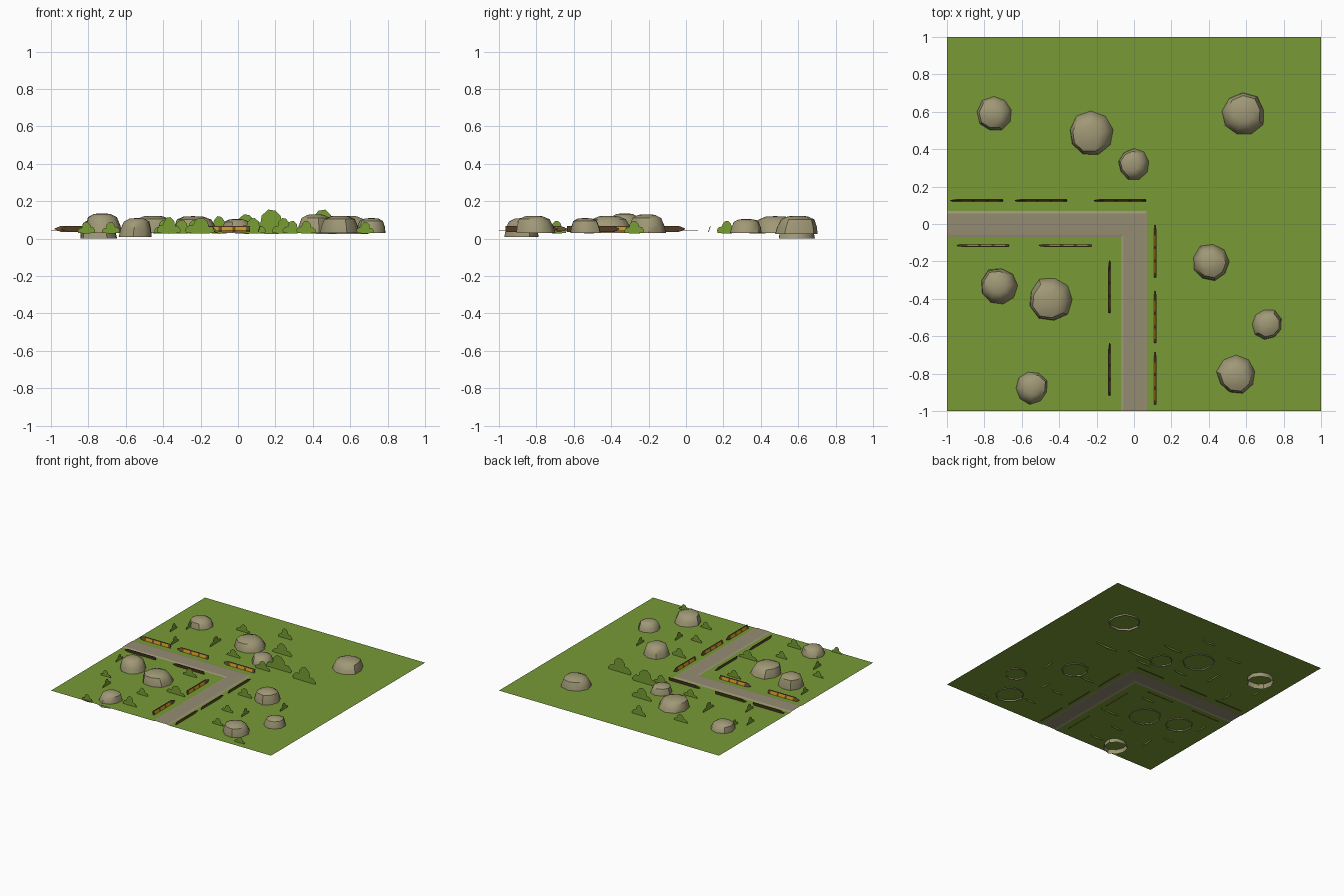
import bpy, bmesh, math, random
from mathutils import Vector

if "Cube" in bpy.data.objects:
    bpy.data.objects.remove(bpy.data.objects["Cube"])

random.seed(4)
GZ = 0.04  # ground level


def mat(name, r, g, b):
    m = bpy.data.materials.new(name)
    lin = [((c / 255 + 0.055) / 1.055) ** 2.4 for c in (r, g, b)]
    m.diffuse_color = (*lin, 1)
    m.use_nodes = True
    m.node_tree.nodes["Principled BSDF"].inputs["Base Color"].default_value = m.diffuse_color
    return m


GRASS = mat("grass green", 120, 154, 54)
LEAF = mat("leaf green", 120, 158, 52)
DIRT = mat("path grey brown", 148, 140, 114)
EDGE = mat("path edge", 158, 149, 122)
STONE = mat("stone", 160, 152, 118)
ORANGE = mat("wood orange", 205, 145, 25)
BROWN = mat("wood dark brown", 100, 74, 46)


def make(name, verts, faces, mats, idx=None):
    me = bpy.data.meshes.new(name)
    me.from_pydata([tuple(v) for v in verts], [], faces)
    for m in mats:
        me.materials.append(m)
    if idx:
        for p, i in zip(me.polygons, idx):
            p.material_index = i
    ob = bpy.data.objects.new(name, me)
    bpy.context.collection.objects.link(ob)
    return ob


# Ground: two sheets either side of the bent path
W, I, PZ = 0.07, 0.055, GZ + 0.004
make("ground_outer", [(x, y, GZ) for x, y in
     ((-1, W), (W, W), (W, -1), (1, -1), (1, 1), (-1, 1))],
     [(0, 1, 4, 5), (1, 2, 3, 4)], [GRASS])
make("ground_inner", [(x, y, GZ) for x, y in
     ((-1, -1), (-W, -1), (-W, -W), (-1, -W))], [(0, 1, 2, 3)], [GRASS])


# Path: mitred strips with sloping borders
def strip(name, a, za, b, zb, m):
    v = [(-1, a, za), (a, a, za), (a, -1, za), (-1, b, zb), (b, b, zb), (b, -1, zb)]
    make(name, v, [(0, 3, 4, 1), (1, 4, 5, 2)], [m])


strip("path_outer_edge", W, GZ, I, PZ, EDGE)
strip("path_surface", I, PZ, -I, PZ, DIRT)
strip("path_inner_edge", -I, PZ, -W, GZ, EDGE)


# Fence panels: pointed logs, banded orange on the path side, brown behind
def fence(tip, along, inward):
    tip, u, n = Vector(tip), Vector(along), Vector(inward)
    L, z0, z1, th = 0.28, 0.036, 0.068, 0.004
    stops = [0, 0.12, 0.2, 0.4, 0.46, 0.66, 0.72, 0.92, 1.0]
    verts, faces, idx = [], [], []
    for off in (0.5, -0.5):
        for k, t in enumerate(stops):
            for h in (0, 0.78, 1):
                hh = 0.5 + (h - 0.5) * (0.15 if k == 0 else 1)
                p = tip + u * (t * L) + n * (0.005 - 0.011 * hh + off * th)
                verts.append((p.x, p.y, z0 + (z1 - z0) * hh))
    N = len(stops) * 3
    for s in (0, 1):
        for k in range(len(stops) - 1):
            for r in (0, 1):
                a = s * N + k * 3 + r
                f = (a, a + 3, a + 4, a + 1)
                faces.append(f if s == 0 else f[::-1])
                idx.append(0 if s == 0 and r == 0 and k in (2, 4, 6) else 1)
    for k in range(len(stops) - 1):
        for r in (0, 2):
            a = k * 3 + r
            faces.append((a, a + 3, a + 3 + N, a + N))
            idx.append(1)
    for a in (0, N - 3):
        faces.append((a, a + 2, a + 2 + N, a + N))
        idx.append(1)
    ob = make("fence_panel", verts, faces, [ORANGE, BROWN], idx)
    bm = bmesh.new()
    bm.from_mesh(ob.data)
    bmesh.ops.recalc_face_normals(bm, faces=bm.faces)
    bm.to_mesh(ob.data)
    bm.free()


for x in (-0.98, -0.637, -0.215):
    fence((x, 0.125, 0), (1, 0, 0), (0, -1, 0))
for x in (-0.947, -0.507):
    fence((x, -0.115, 0), (1, 0, 0), (0, 1, 0))
for y in (-0.195, -0.637):
    fence((-0.13, y, 0), (0, -1, 0), (1, 0, 0))
for y in (-0.005, -0.357, -0.685):
    fence((0.113, y, 0), (0, -1, 0), (-1, 0, 0))


# Rocks: low nine-sided domes, open underneath
def rock(x, y, r, z0, z1):
    sides, verts, faces = 9, [], []
    spin = random.uniform(0, 1)
    lx, ly = random.uniform(-.12, .12) * r, random.uniform(-.12, .12) * r
    wob = [random.uniform(0.95, 1.06) for _ in range(sides)]
    rings = ((1.0, 0), (0.93, 0.4), (0.78, 0.8), (0.45, 0.97))
    for f, h in rings:
        for i in range(sides):
            a = spin + i * math.tau / sides
            verts.append((x + r * f * wob[i] * math.cos(a) + lx * h,
                          y + r * f * wob[i] * math.sin(a) + ly * h,
                          z0 + (z1 - z0) * h))
    verts.append((x + lx, y + ly, z1))
    for k in range(len(rings) - 1):
        for i in range(sides):
            j = (i + 1) % sides
            faces.append((k * sides + i, k * sides + j, (k + 1) * sides + j, (k + 1) * sides + i))
    b = (len(rings) - 1) * sides
    faces += [(b + i, b + (i + 1) % sides, len(verts) - 1) for i in range(sides)]
    ob = make("rock", verts, faces, [STONE])
    bpy.ops.object.select_all(action='DESELECT')
    ob.select_set(True)
    bpy.context.view_layer.objects.active = ob
    bpy.ops.object.shade_smooth_by_angle(angle=math.radians(42))


for args in ((-.74, .59, .1, 0, .105), (-.23, .485, .118, .03, .12), (0, .32, .085, .03, .105),
             (.585, .585, .118, .025, .122), (.41, -.205, .1, .03, .13), (.71, -.535, .083, .03, .11),
             (.545, -.805, .102, .03, .122), (-.55, -.875, .092, .008, .11),
             (-.72, -.335, .102, .03, .135), (-.445, -.4, .118, .03, .122)):
    rock(*args)

# Bushes: flat upright leaf cards with a lobed outline
LOBES = ((-.5, 0), (-.52, .2), (-.42, .42), (-.27, .45), (-.24, .75), (-.08, 1), (.1, .95),
         (.22, .72), (.24, .52), (.4, .5), (.52, .25), (.48, 0), (0, -.05))


def bush(x, y, w, h, face_x=False):
    s = random.choice((-1, 1))
    pts = [(x, y + s * a * w, .03 + b * h) if face_x else (x + s * a * w, y, .03 + b * h)
           for a, b in LOBES]
    make("bush", pts, [tuple(range(len(pts)))], [LEAF])


# bushes facing the front
for x, y, w, h in ((-.42, .67, .12, .07), (-.1, .755, .12, .09), (.045, .51, .17, .1),
                   (.18, .276, .22, .125), (.45, .216, .2, .125), (.08, .206, .13, .08),
                   (-.68, -.985, .09, .06), (-.81, -.56, .09, .06), (-.37, -.877, .12, .085),
                   (-.396, -.675, .1, .07), (-.2, -.52, .16, .08), (-.3, -.195, .12, .07),
                   (.364, -.78, .1, .065), (.29, -.55, .1, .065), (.68, -.947, .09, .06),
                   (.245, -.26, .12, .08), (-.23, .27, .12, .07)):
    bush(x, y, w, h)
# bushes facing the side
for x, y, w, h in ((-.865, .4, .09, .065), (-.727, .217, .1, .065), (-.79, .5, .09, .06),
                   (-.47, .38, .14, .07), (-.71, -.69, .1, .065), (.43, -.52, .1, .065),
                   (.61, -.277, .1, .065), (-.89, -.27, .09, .06)):
    bush(x, y, w, h, True)
